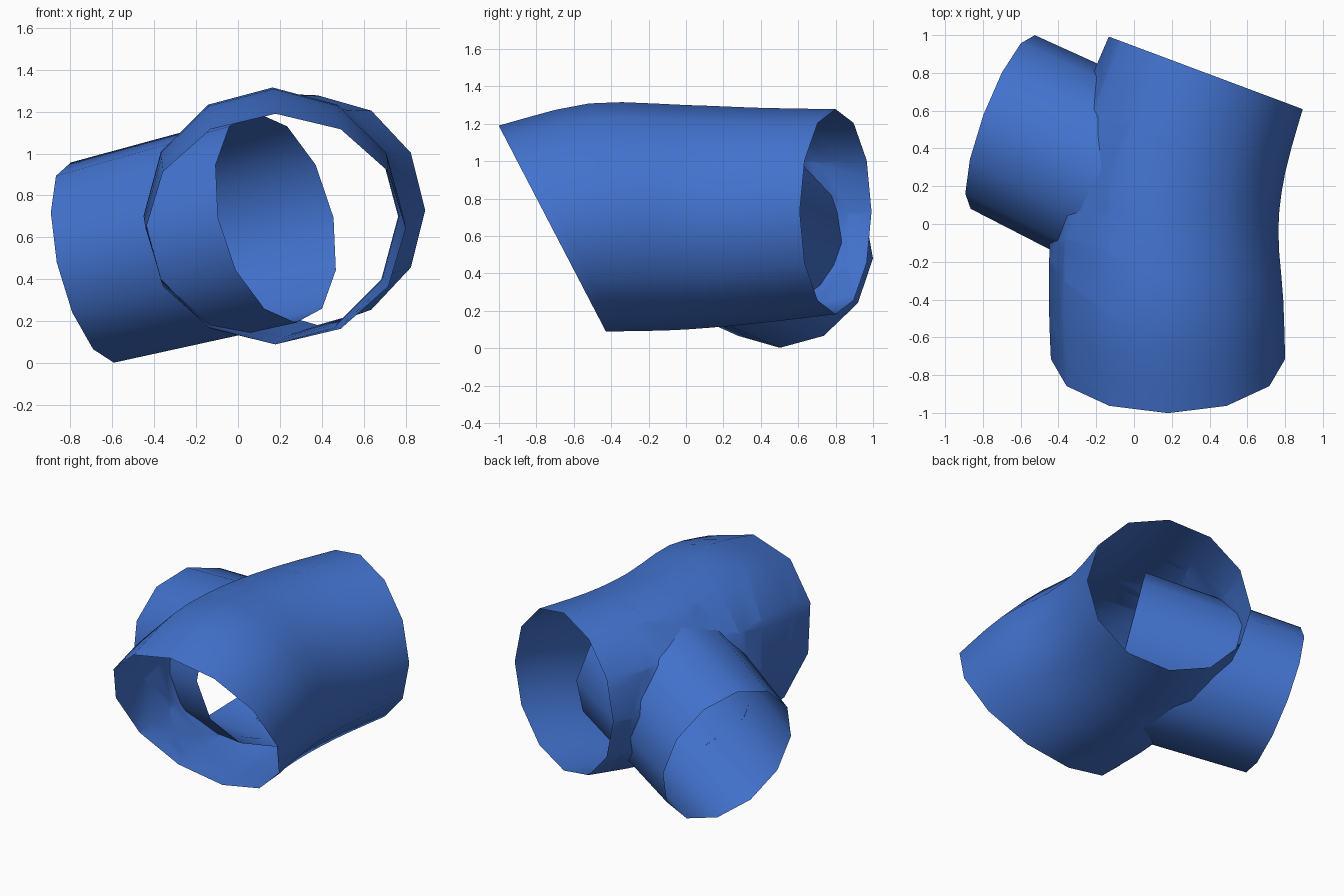
import bpy, bmesh
from math import sin, cos, pi, radians
from mathutils import Vector

if "Cube" in bpy.data.objects:
    bpy.data.objects.remove(bpy.data.objects["Cube"])

SIDES = 12
blue = bpy.data.materials.new("pipe_blue")
colour = (0.055, 0.17, 0.62, 1)
blue.diffuse_color = colour
blue.use_nodes = True
blue.node_tree.nodes["Principled BSDF"].inputs["Base Color"].default_value = colour


def ring(centre, radius, normal):
    """Circle of points around a centre, first point uppermost."""
    normal = Vector(normal).normalized()
    right = normal.cross(Vector((0, 0, 1))).normalized()
    up = right.cross(normal)
    angles = [2 * pi * i / SIDES for i in range(SIDES)]
    return [Vector(centre) + radius * (up * cos(a) + right * sin(a)) for a in angles]


def spline(p0, p1, p2, p3, t):
    """Smooth value between p1 and p2."""
    return 0.5 * (2 * p1 + (p2 - p0) * t + (2 * p0 - 5 * p1 + 4 * p2 - p3) * t * t
                  + (3 * p1 - p0 - 3 * p2 + p3) * t ** 3)


def loft(rings, steps):
    """Open tube through the given rings."""
    bm = bmesh.new()
    path = [rings[0]] + rings + [rings[-1]]
    loops = []
    for k in range(len(rings) - 1):
        last = k == len(rings) - 2
        for s in range(steps + last):
            loops.append([bm.verts.new(spline(*(path[k + j][i] for j in range(4)), s / steps))
                          for i in range(SIDES)])
    for a, b in zip(loops, loops[1:]):
        for i in range(SIDES):
            j = (i + 1) % SIDES
            bm.faces.new((a[i], b[i], b[j], a[j]))
    return bm


def finish(bm, name):
    for f in bm.faces:
        f.smooth = True
    mesh = bpy.data.meshes.new(name)
    bm.to_mesh(mesh)
    bm.free()
    mesh.materials.append(blue)
    bpy.context.collection.objects.link(bpy.data.objects.new(name, mesh))


# Main pipe: centre, radius, upward tilt and sideways turn of each ring
sections = [((0.18, -0.715, 0.64), 0.62, 27.5, 0),
            ((0.17, -0.40, 0.70), 0.62, 11, 0),
            ((0.165, 0, 0.70), 0.60, 0, 3),
            ((0.24, 0.40, 0.71), 0.575, 0, 13),
            ((0.38, 0.80, 0.73), 0.548, 0, 20.5)]
main_rings = []
for centre, radius, tilt, turn in sections:
    t, w = radians(tilt), radians(turn)
    main_rings.append(ring(centre, radius, (sin(w) * cos(t), cos(w) * cos(t), sin(t))))
main = loft(main_rings, 3)

# Side branch, running from its outer mouth to its inner mouth
outer_c, inner_c = Vector((-0.695, 0.54, 0.48)), Vector((0.18, 0.12, 0.695))
outer = ring(outer_c, 0.49, (0.915, -0.338, 0.223))
inner = ring(inner_c, 0.515, (0.82, -0.52, 0.22))
branch = loft([outer, inner], 3)

# Opening in the main pipe wall where the branch enters
axis = inner_c - outer_c
planes = []
for i in range(SIDES):
    a, b, c = outer[i], outer[(i + 1) % SIDES], (inner[i] + inner[(i + 1) % SIDES]) / 2
    n = (b - a).cross(c - a).normalized()
    if n.dot(outer_c - a) > 0:
        n.negate()
    planes.append((a, n))
for a, n in planes:
    near = [f for f in main.faces if f.calc_center_median().x < 0.1]
    geom = set(near)
    for f in near:
        geom.update(f.edges)
        geom.update(f.verts)
    bmesh.ops.bisect_plane(main, geom=list(geom), plane_co=a, plane_no=n, dist=1e-5)


def inside_branch(p):
    along = (p - outer_c).dot(axis) / axis.length_squared
    return 0 < along < 0.85 and all((p - a).dot(n) < 0 for a, n in planes)


hole = [f for f in main.faces if inside_branch(f.calc_center_median())]
bmesh.ops.delete(main, geom=hole, context='FACES')

finish(main, "main_pipe")
finish(branch, "side_branch")
